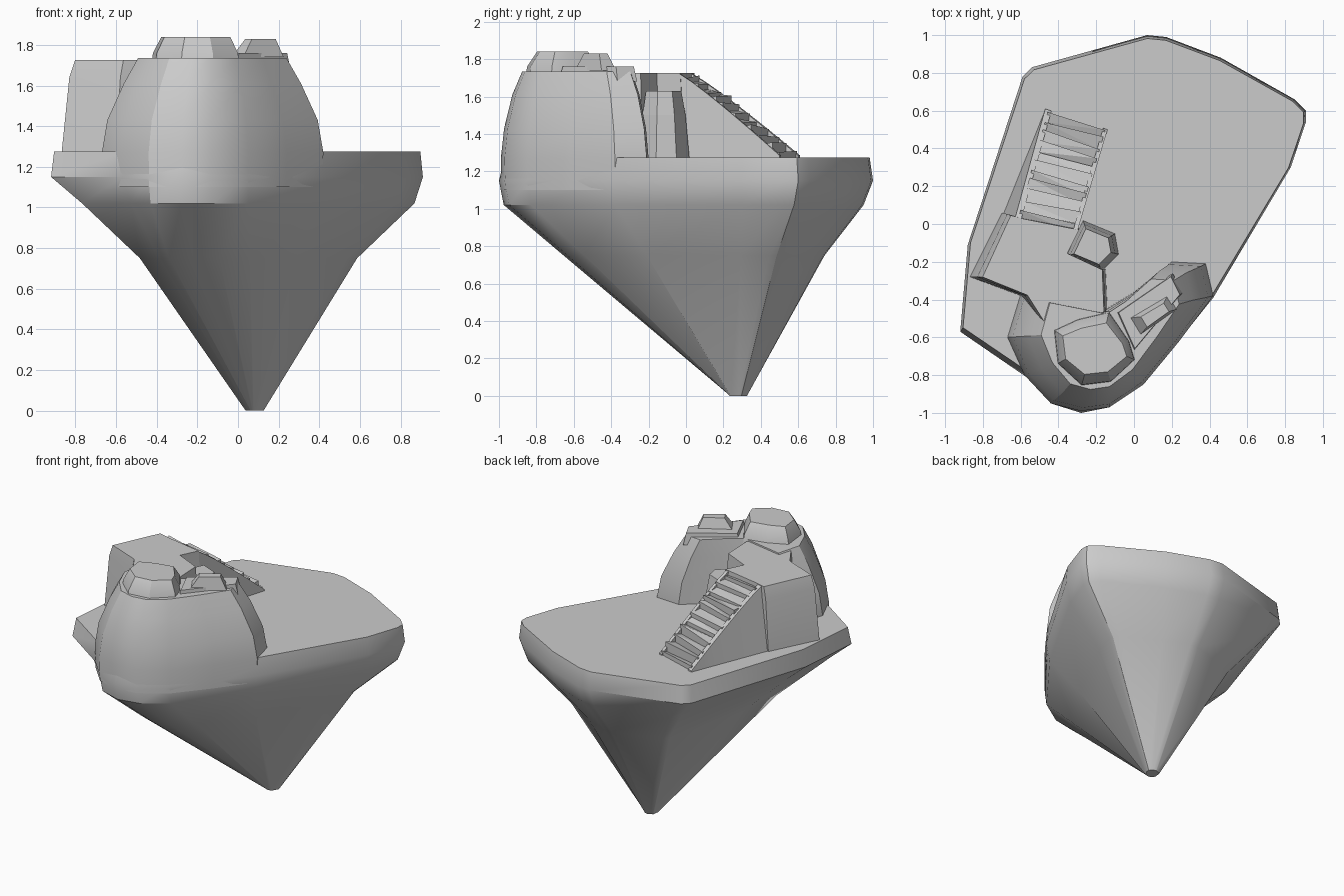
import bpy, bmesh, math, random
from mathutils import Vector

random.seed(4)
if "Cube" in bpy.data.objects:
    bpy.data.objects.remove(bpy.data.objects["Cube"])

stone = bpy.data.materials.new("grey_stone")
stone.use_nodes = True
GREY = (0.6, 0.6, 0.6, 1)
stone.diffuse_color = GREY
stone.node_tree.nodes["Principled BSDF"].inputs["Base Color"].default_value = GREY


def loft(name, rings, angle=30):
    """Skin a stack of equal-count rings and cap both ends."""
    bm = bmesh.new()
    vs = [[bm.verts.new(p) for p in ring] for ring in rings]
    n = len(rings[0])
    for a, b in zip(vs, vs[1:]):
        for i in range(n):
            j = (i + 1) % n
            bm.faces.new((a[i], a[j], b[j], b[i]))
    caps = [bm.faces.new(vs[0]), bm.faces.new(vs[-1])]
    bmesh.ops.triangulate(bm, faces=caps)
    bmesh.ops.recalc_face_normals(bm, faces=bm.faces)
    me = bpy.data.meshes.new(name)
    bm.to_mesh(me)
    bm.free()
    me.materials.append(stone)
    ob = bpy.data.objects.new(name, me)
    bpy.context.collection.objects.link(ob)
    bpy.ops.object.select_all(action="DESELECT")
    ob.select_set(True)
    bpy.context.view_layer.objects.active = ob
    if angle:
        bpy.ops.object.shade_smooth_by_angle(angle=math.radians(angle))
    return ob


def scaled(outline, centre, sx, sy, z):
    cx, cy = centre
    return [(cx + (x - cx) * sx, cy + (y - cy) * sy, z) for x, y in outline]


# Island hull: rim outline drawn in towards a blunt tip
TIP = (0.08, 0.28)
rim = [(0.07, 1), (0.17, 0.99), (0.46, 0.88), (0.85, 0.66), (0.91, 0.6),
       (0.91, 0.54), (0.83, 0.3), (0.42, -0.39), (0.05, -0.85), (-0.13, -0.97),
       (-0.28, -1), (-0.44, -0.95), (-0.57, -0.81), (-0.92, -0.57),
       (-0.88, -0.11), (-0.59, 0.78), (-0.54, 0.83)]
rim = rim[::-1]


def hull_ring(z, left, right, front, back, lobe):
    ring = []
    for x, y in rim:
        dx, dy = x - TIP[0], y - TIP[1]
        sx = right if dx > 0 else left
        sx += (lobe - sx) * max(0, -y - 0.55) / 0.45
        ring.append((TIP[0] + dx * sx, TIP[1] + dy * (front if dy < 0 else back), z))
    return ring


tip = []
for x, y in rim:
    d = Vector((x - TIP[0], y - TIP[1])).normalized() * 0.046
    tip.append((TIP[0] + d.x, TIP[1] + d.y, 0))
loft("island_hull", [
    tip,
    hull_ring(0.75, 0.55, 0.61, 0.73, 0.64, 0.84),
    hull_ring(1.02, 0.84, 0.95, 0.98, 0.93, 1),
    hull_ring(1.15, 1, 1, 1, 1, 1),
    scaled(rim, TIP, 0.985, 0.975, 1.275)])

# Rounded hill rising out of the front of the hull
hill = [(-0.6, -0.37), (-0.67, -0.6), (-0.58, -0.8), (-0.44, -0.95),
        (-0.28, -0.99), (-0.13, -0.97), (0.05, -0.85), (0.24, -0.62),
        (0.42, -0.38), (0.38, -0.21), (0.2, -0.2), (0, -0.36), (-0.15, -0.45)]
HC = (-0.13, -0.55)
loft("front_hill", [scaled(hill, HC, *s) for s in (
    (0.99, 0.99, 1.1), (1, 1, 1.27), (0.95, 0.96, 1.43),
    (0.8, 0.86, 1.61), (0.67, 0.74, 1.735))])

# Flat crown on the hill
crown = [(-0.43, -0.56), (-0.41, -0.74), (-0.28, -0.86), (-0.12, -0.84),
         (0.01, -0.72), (-0.02, -0.62), (-0.13, -0.46), (-0.3, -0.5)]
loft("hill_crown", [scaled(crown, (-0.2, -0.66), *s) for s in (
    (1, 1, 1.68), (0.95, 0.95, 1.76), (0.77, 0.68, 1.84))])

# Ledge with a tapered block beside the crown
ledge = [(-0.09, -0.47), (0, -0.67), (0.25, -0.37), (0.2, -0.27)]
loft("hill_ledge", [scaled(ledge, (0.09, -0.45), *s) for s in (
    (1.05, 1.05, 1.68), (0.95, 0.95, 1.76))], 0)
block = [(-0.04, -0.5), (0.02, -0.6), (0.23, -0.45), (0.18, -0.37)]
loft("ledge_block", [scaled(block, (0.13, -0.48), *s) for s in (
    (0.95, 0.95, 1.74), (0.55, 0.55, 1.83))], 0)

# High terrace behind the hill
terrace = [(-0.87, -0.28), (-0.6, -0.38), (-0.42, -0.64), (-0.14, -0.47),
           (-0.15, -0.24), (-0.36, -0.15), (-0.29, -0.02), (-0.62, 0.04),
           (-0.7, 0.06)]
TC = (-0.3, -0.3)
loft("terrace", [scaled(terrace, TC, *s) for s in (
    (1, 1, 1.25), (0.93, 0.98, 1.64), (0.88, 0.96, 1.725))])

# Rock buttress at the inner corner of the terrace
rock = [(-0.36, -0.17), (-0.27, 0.02), (-0.1, -0.05), (-0.08, -0.16), (-0.17, -0.25)]
loft("rock_buttress", [scaled(rock, (-0.22, -0.13), *s) for s in (
    (1, 1, 1.25), (0.85, 0.85, 1.5), (0.7, 0.7, 1.63))], 0)

# Staircase: sloping flank walls with rough treads between them
L0, L1 = Vector((-0.63, 0.03)), Vector((-0.47, 0.61))
R0, R1 = Vector((-0.3, -0.04)), Vector((-0.14, 0.5))


def height(t):
    return 1.725 - 0.44 * t ** 1.1


def across(t, s):
    return L0.lerp(L1, t).lerp(R0.lerp(R1, t), s)


def section(t, s0, s1, z):
    a, b = across(t, s0), across(t, s1)
    out = (a - b).normalized() * 0.07 * (1 - t) if s0 <= 0 else Vector((0, 0))
    return [(*(a + out), 1.25), (*b, 1.25), (*b, z), (*a, z)]


SPAN = [i / 8 for i in range(9)]
for name, s0, s1 in (("stair_left_flank", 0, 0.1), ("stair_right_flank", 0.93, 1)):
    loft(name, [section(t, s0, s1, height(t)) for t in SPAN])

STEPS = 11
for i in range(STEPS):
    t0, t1 = i / STEPS, (i + 1) / STEPS
    z = height((t0 + t1) / 2) + random.uniform(-0.012, 0.012)
    quad = [across(t0 - 0.02, 0.05), across(t0 - 0.02, 0.97),
            across(t1 + random.uniform(-0.03, 0.02), 0.97),
            across(t1 + random.uniform(-0.03, 0.02), 0.05)]
    loft(f"stair_step_{i + 1}", [
        [(p.x, p.y, 1.25) for p in quad],
        [(p.x, p.y, z + random.uniform(-0.02, 0.012)) for p in quad]], 0)
